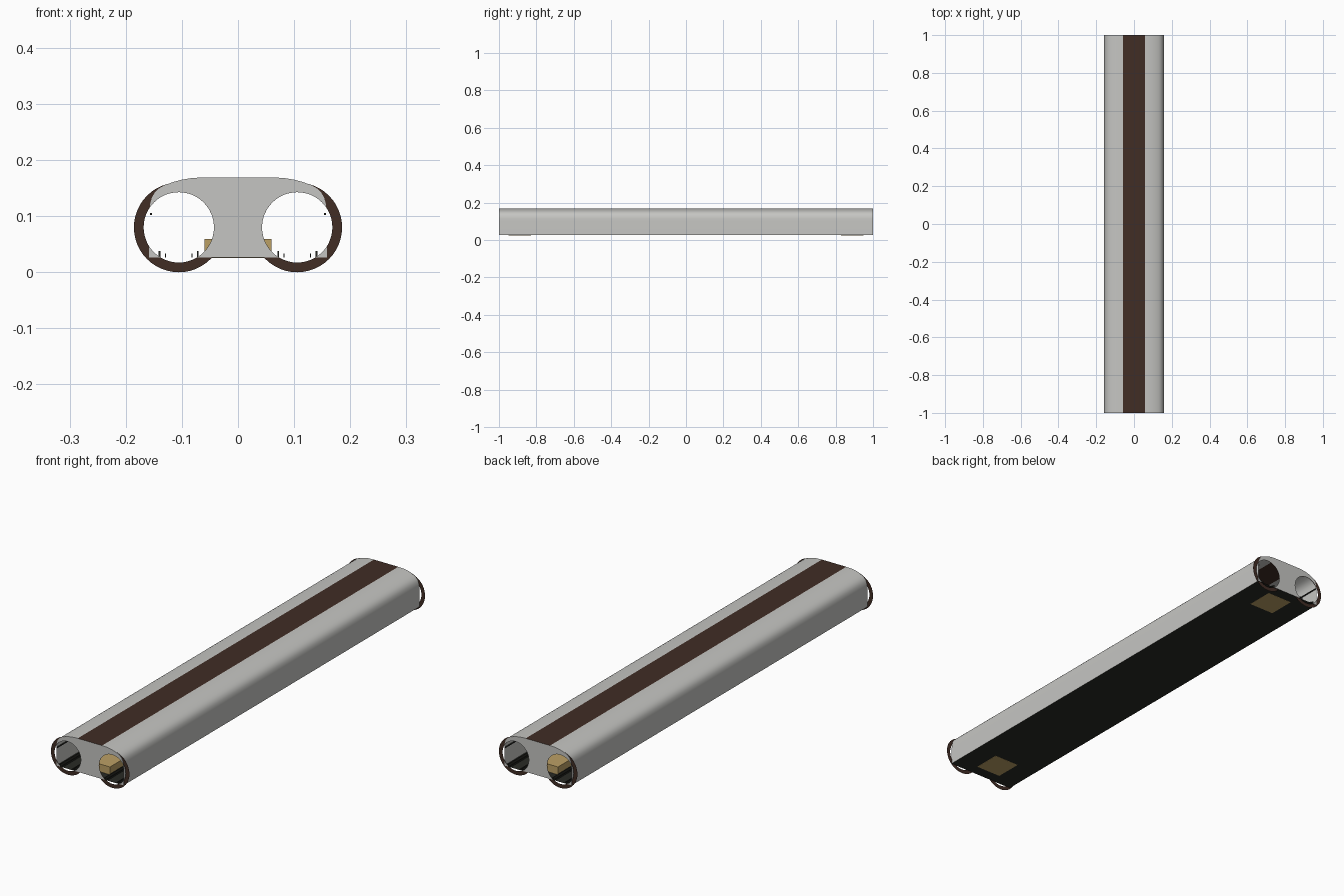
import bpy, bmesh, math

if "Cube" in bpy.data.objects:
    bpy.data.objects.remove(bpy.data.objects["Cube"])


def material(name, rgb):
    m = bpy.data.materials.new(name)
    m.diffuse_color = (*rgb, 1)
    m.use_nodes = True
    m.node_tree.nodes["Principled BSDF"].inputs["Base Color"].default_value = m.diffuse_color
    return m


GREY = material("light grey", (0.56, 0.56, 0.54))
BROWN = material("dark brown", (0.052, 0.026, 0.018))
DARK = material("near black", (0.022, 0.023, 0.018))
TAN = material("tan", (0.50, 0.35, 0.13))

FLOOR, TOP = 0.026, 0.169
CX, CZ, R_IN, R_OUT = 0.1055, 0.08, 0.0627, 0.08


def make(name, verts, faces, mats, brown_top=False):
    me = bpy.data.meshes.new(name)
    me.from_pydata(verts, [], faces)
    for m in mats:
        me.materials.append(m)
    ob = bpy.data.objects.new(name, me)
    bpy.context.collection.objects.link(ob)
    return ob


def box(name, x0, x1, y0, y1, z0, z1, mat):
    v = [(x, y, z) for x in (x0, x1) for y in (y0, y1) for z in (z0, z1)]
    f = [(0, 1, 3, 2), (4, 6, 7, 5), (0, 4, 5, 1), (2, 3, 7, 6), (0, 2, 6, 4), (1, 5, 7, 3)]
    return make(name, v, f, [mat])


def arc(a0, a1, n, r=R_IN):
    return [(CX + r * math.cos(math.radians(a0 + (a1 - a0) * i / n)),
             CZ + r * math.sin(math.radians(a0 + (a1 - a0) * i / n))) for i in range(n + 1)]


# Right half of the hull section, from the flat roof down to the floor
half = [(0.0575, TOP), (0.07, 0.1687), (0.085, 0.1675), (0.10, 0.165), (0.115, 0.161),
        (0.13, 0.1555), (0.14, 0.150), (0.148, 0.1425), (0.1535, 0.133), (0.1565, 0.122),
        (0.1575, 0.1145), (0.158, 0.10), (0.159, FLOOR)]

# Hull: open thin sheet, brown strip along the flat roof
section = [(-x, z) for x, z in reversed(half)] + half
n = len(section)
verts = [(x, y, z) for y in (-1, 1) for x, z in section]
hull = make("hull", verts, [(i, i + 1, n + i + 1, n + i) for i in range(n - 1)], [GREY, BROWN])
for p in hull.data.polygons:
    if abs(p.center.x) < 0.01:
        p.material_index = 1
bpy.context.view_layer.objects.active = hull
hull.select_set(True)
bpy.ops.object.shade_smooth_by_angle(angle=math.radians(35))

# Floor
make("floor", [(-0.159, -1, FLOOR), (0.159, -1, FLOOR), (0.159, 1, FLOOR), (-0.159, 1, FLOOR)],
     [(0, 1, 2, 3)], [DARK])

# End walls with round openings that break through the side and the floor
a_wall = math.degrees(math.acos((0.1575 - CX) / R_IN))
a_low = -math.degrees(math.acos((0.1587 - CX) / R_IN))
a_floor = math.degrees(math.asin((FLOOR - CZ) / R_IN))
main = [(0, FLOOR), (0, TOP)] + half[:10] + arc(a_wall, 180 - a_floor, 40)
corner = arc(a_low, a_floor, 8) + [(0.159, FLOOR)]
for y, label in ((-1, "front"), (1, "back")):
    verts, faces = [], []
    for s in (-1, 1):
        for outline in (main, corner):
            start = len(verts)
            verts += [(s * x, y, z) for x, z in outline]
            face = list(range(start, len(verts)))
            faces.append(face if s * y < 0 else face[::-1])
    make(label + "_end_wall", verts, faces, [GREY])

    # Flat rings round the openings, just behind the end wall
    for s in (-1, 1):
        k = 48
        outer, inner = arc(0, 360, k, R_OUT)[:k], arc(0, 360, k)[:k]
        v = [(s * x, y * 0.998, z) for x, z in outer + inner]
        make(label + "_ring", v, [(i, (i + 1) % k, k + (i + 1) % k, k + i) for i in range(k)], [BROWN])

    # Block between the openings
    y0, y1 = sorted((y * 0.95, y * 0.83))
    box(label + "_block", -0.06, 0.06, y0, y1, FLOOR - 0.0004, 0.059, TAN)

# Rails and wall cables along both bores
for s in (-1, 1):
    for x, w, h in ((0.0715, 0.0015, 0.0115), (0.082, 0.001, 0.007),
                    (0.1295, 0.001, 0.007), (0.14, 0.0015, 0.0115)):
        box("rail", s * x - w, s * x + w, -1, 1, FLOOR + 0.0003, FLOOR + h, DARK)
    box("wall_cable", s * 0.155 - 0.002, s * 0.155 + 0.002, -1, 1, 0.102, 0.106, DARK)
